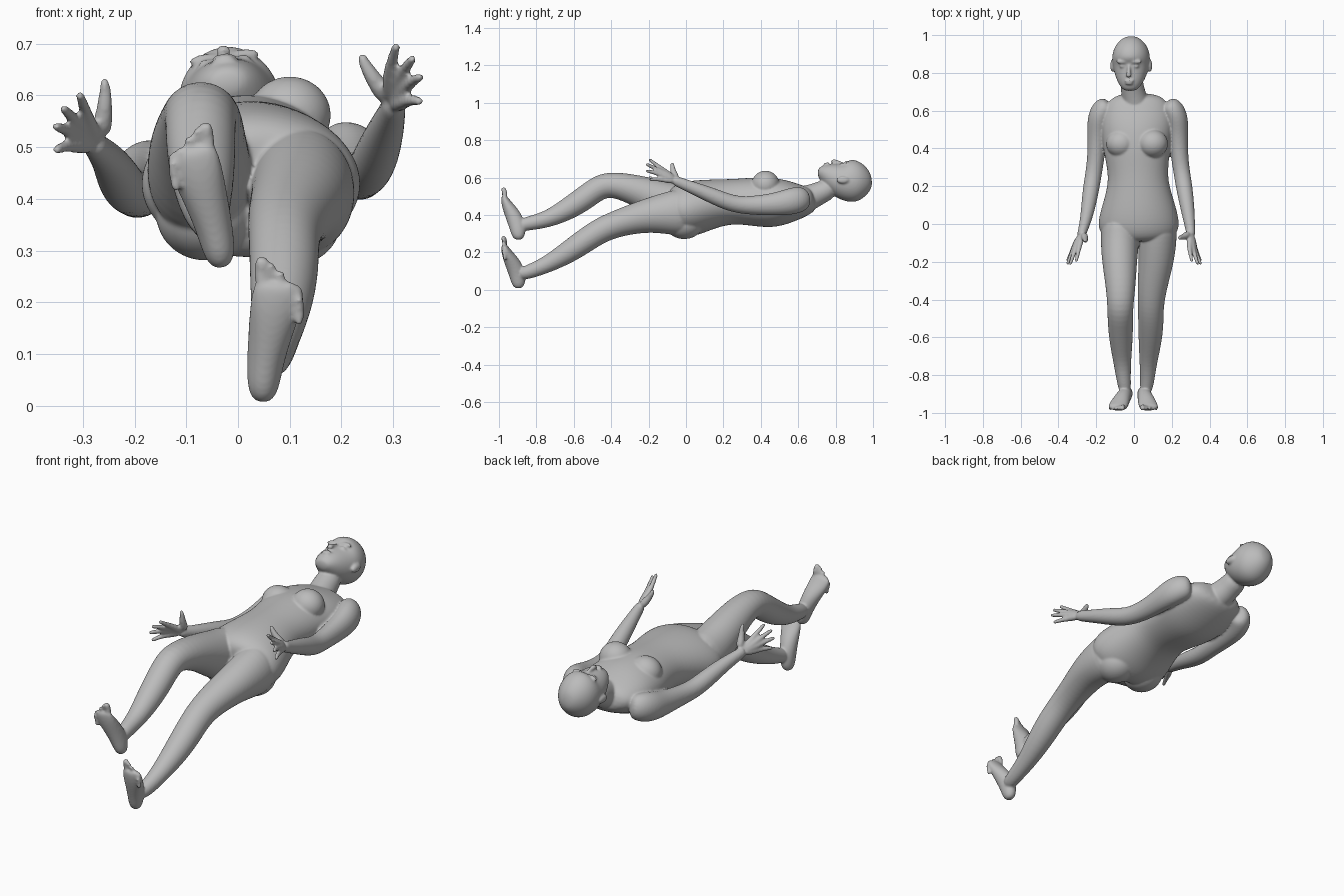
import bpy
import bmesh
import math
from mathutils import Vector, Matrix

if "Cube" in bpy.data.objects:
    bpy.data.objects.remove(bpy.data.objects["Cube"], do_unlink=True)

bm = bmesh.new()
SIDES = 16
GROW = 1.03  # makes up for the shrinking of the subdivision


def tube(sections):
    """Loft of ellipses; a section is x, y, z, side radius and optional depth radius."""
    centres = [Vector(s[:3]) for s in sections]
    last = len(sections) - 1
    rings = []
    for i, s in enumerate(sections):
        along = (centres[min(i + 1, last)] - centres[max(i - 1, 0)]).normalized()
        side = Vector((1, 0, 0))
        side = (side - along * side.dot(along)).normalized()
        depth = along.cross(side)
        ring = []
        for k in range(SIDES):
            a = math.tau * k / SIDES
            offset = side * math.cos(a) * s[3] + depth * math.sin(a) * s[-1]
            ring.append(bm.verts.new(centres[i] + offset * GROW))
        rings.append(ring)
    for low, high in zip(rings, rings[1:]):
        for k in range(SIDES):
            n = (k + 1) % SIDES
            bm.faces.new((low[k], low[n], high[n], high[k]))
    bm.faces.new(rings[0][::-1])
    bm.faces.new(rings[-1])
    return [v for ring in rings for v in ring]


def ball(centre, radii):
    """Ellipsoid, lofted along y."""
    x, y, z = centre
    sections = []
    for i in range(-3, 4):
        a = math.radians(i * 27)
        ring = math.cos(a)
        sections.append((x, y + radii[1] * GROW * math.sin(a), z, radii[0] * ring, radii[2] * ring))
    return tube(sections)


# Torso from the shoulders to the crotch
tube([
    (.02, .69, .485, .09, .05),
    (.02, .655, .475, .16, .075),
    (.02, .55, .47, .19, .115),
    (.015, .47, .465, .185, .132),
    (.015, .39, .47, .175, .132),
    (.02, .3, .472, .16, .122),
    (.022, .22, .47, .157, .12),
    (.025, .12, .457, .185, .133),
    (.025, .03, .435, .212, .148),
    (.025, -.04, .42, .212, .14),
    (.025, -.08, .41, .16, .1),
])

# Breasts and buttocks
for x, chest_z, seat_z in ((.1, .562, .36), (-.068, .535, .37)):
    ball((x, .425, chest_z), (.082, .075, .077))
    ball((x + .005, -.01, seat_z), (.098, .105, .092))

# Neck
tube([
    (.015, .58, .47, .085, .07),
    (.005, .66, .49, .068, .07),
    (-.01, .72, .52, .06, .058),
    (-.015, .79, .55, .06, .055),
])

# Head, lofted from crown to chin
HEAD_X = -.016
head = tube([(HEAD_X, y, z, side, depth) for y, z, side, depth in (
    (.994, .588, .025, .028),
    (.973, .585, .06, .068),
    (.93, .583, .092, .105),
    (.88, .582, .101, .117),
    (.835, .58, .096, .098),
    (.79, .6, .083, .08),
    (.75, .62, .066, .057),
    (.72, .628, .046, .036),
    (.704, .628, .026, .018),
)])

# Nose, lips, brows, eyes and ears
head += tube([
    (HEAD_X, .845, .674, .007),
    (HEAD_X, .81, .684, .009),
    (HEAD_X, .788, .69, .014, .013),
    (HEAD_X, .777, .68, .014, .01),
])
head += ball((HEAD_X, .757, .673), (.026, .007, .01))
head += ball((HEAD_X, .744, .67), (.022, .007, .01))
for s in (-1, 1):
    head += ball((HEAD_X + s * .036, .859, .673), (.034, .011, .013))
    head += ball((HEAD_X + s * .035, .835, .664), (.018, .009, .012))
    head += ball((HEAD_X + s * .1, .838, .575), (.012, .034, .02))
bmesh.ops.rotate(bm, verts=head, cent=(HEAD_X, .85, .585),
                 matrix=Matrix.Rotation(math.radians(-7), 3, "Y"))

# Legs: shared radii, one path for each side
leg_radii = [(.1, .13), (.102, .118), (.092, .09), (.077, .073), (.067, .067),
             (.067, .065), (.06, .06), (.045, .044), (.036, .038), (.03, .03)]
leg_y = [.03, -.08, -.2, -.34, -.445, -.53, -.63, -.74, -.84, -.9]
left_path = [(.125, .42), (.125, .41), (.118, .4), (.095, .363), (.088, .325),
             (.09, .27), (.085, .2), (.075, .135), (.07, .095), (.06, .08)]
right_path = [(-.07, .43), (-.075, .45), (-.077, .51), (-.07, .555), (-.073, .565),
              (-.072, .498), (-.068, .432), (-.062, .375), (-.053, .355), (-.045, .34)]
for path in (left_path, right_path):
    tube([(x, y, z, *r) for (x, z), y, r in zip(path, leg_y, leg_radii)])


# Feet with toes; the right one is mirrored, raised and leans further out
def left_side(s):
    return s


def right_foot(s):
    x, y, z, *radii = s
    return (.017 - x - z * .12, y, z + .26, *radii)


foot = [
    (.047, -.893, .006, .014, .016),
    (.048, -.895, .028, .03, .036),
    (.052, -.9, .08, .035, .045),
    (.062, -.925, .14, .042, .042),
    (.073, -.955, .19, .05, .03),
    (.079, -.97, .225, .05, .02),
    (.08, -.974, .24, .042, .014),
]
for place in (left_side, right_foot):
    tube([place(s) for s in foot])
    for i in range(5):
        x = .046 + i * .018
        tip = .286 - .008 * i - .0026 * i * i
        r = .014 if i == 0 else .0095
        tube([place(s) for s in (
            (x, -.97, tip - .06, r),
            (x, -.968, tip - .025, r),
            (x, -.978, tip - .004, r * .95),
            (x, -.981, tip, r * .6),
        )])


# Arms and hands; the right side is mirrored and hangs lower toward the hand
def right_arm(s):
    x, y, z, *radii = s
    shift = .04 * min(1, max(0, (y + .13) / .13))
    drop = .035 + .12 * max(0, .3 - y)
    return (shift - x, y, z - drop, *radii)


arm = [
    (.17, .645, .49, .04, .05),
    (.205, .615, .485, .058, .068),
    (.228, .56, .472, .06, .072),
    (.235, .48, .457, .052, .06),
    (.24, .36, .45, .045, .05),
    (.255, .26, .455, .043, .044),
    (.27, .17, .49, .043, .044),
    (.288, .05, .54, .034, .034),
    (.3, -.04, .575, .024, .027),
    (.302, -.07, .592, .022, .025),
]
# Each finger: knuckle and tip
fingers = [
    ((.292, -.125, .643), (.307, -.2, .699)),
    ((.312, -.133, .633), (.339, -.215, .673)),
    ((.322, -.133, .614), (.354, -.215, .637)),
    ((.322, -.122, .588), (.353, -.197, .589)),
]
left_thumb = [(.292, -.05, .59), (.262, -.07, .632), (.245, -.072, .66), (.236, -.075, .683)]
right_thumb = [(-.265, -.055, .52), (-.258, -.08, .57), (-.256, -.087, .605), (-.258, -.093, .636)]
thumb_radii = (.022, .016, .012, .008)
for place, thumb in ((left_side, left_thumb), (right_arm, right_thumb)):
    tube([place(s) for s in arm])
    tube([(*p, r) for p, r in zip(thumb, thumb_radii)])
    for start, end in fingers:
        knuckle, tip = Vector(start), Vector(end)
        wrist = Vector((.3, -.05, .582)).lerp(knuckle, .15)
        middle = knuckle.lerp(tip, .5) + Vector((0, -.004, .003))
        near = knuckle.lerp(tip, .93)
        # Palm bone and finger in one loft
        tube([place((*p, r)) for p, r in (
            (wrist, .017), (wrist.lerp(knuckle, .6), .016), (knuckle, .0125),
            (middle, .0105), (near, .009), (tip, .006))])

# One continuous skin over all the parts
bmesh.ops.recalc_face_normals(bm, faces=bm.faces)
mesh = bpy.data.meshes.new("body")
bm.to_mesh(mesh)
bm.free()
body = bpy.data.objects.new("body", mesh)
bpy.context.collection.objects.link(body)

round_off = body.modifiers.new("round_off", "SUBSURF")
round_off.levels = round_off.render_levels = 2
skin = body.modifiers.new("skin", "REMESH")
skin.mode = "VOXEL"
skin.voxel_size = .0055
skin.use_smooth_shade = True
blend = body.modifiers.new("blend", "SMOOTH")
blend.factor = .5
blend.iterations = 6

# Plain grey material
grey = bpy.data.materials.new("plain_grey")
colour = (.5, .5, .5, 1)
grey.use_nodes = True
grey.diffuse_color = colour
grey.node_tree.nodes["Principled BSDF"].inputs["Base Color"].default_value = colour
mesh.materials.append(grey)
